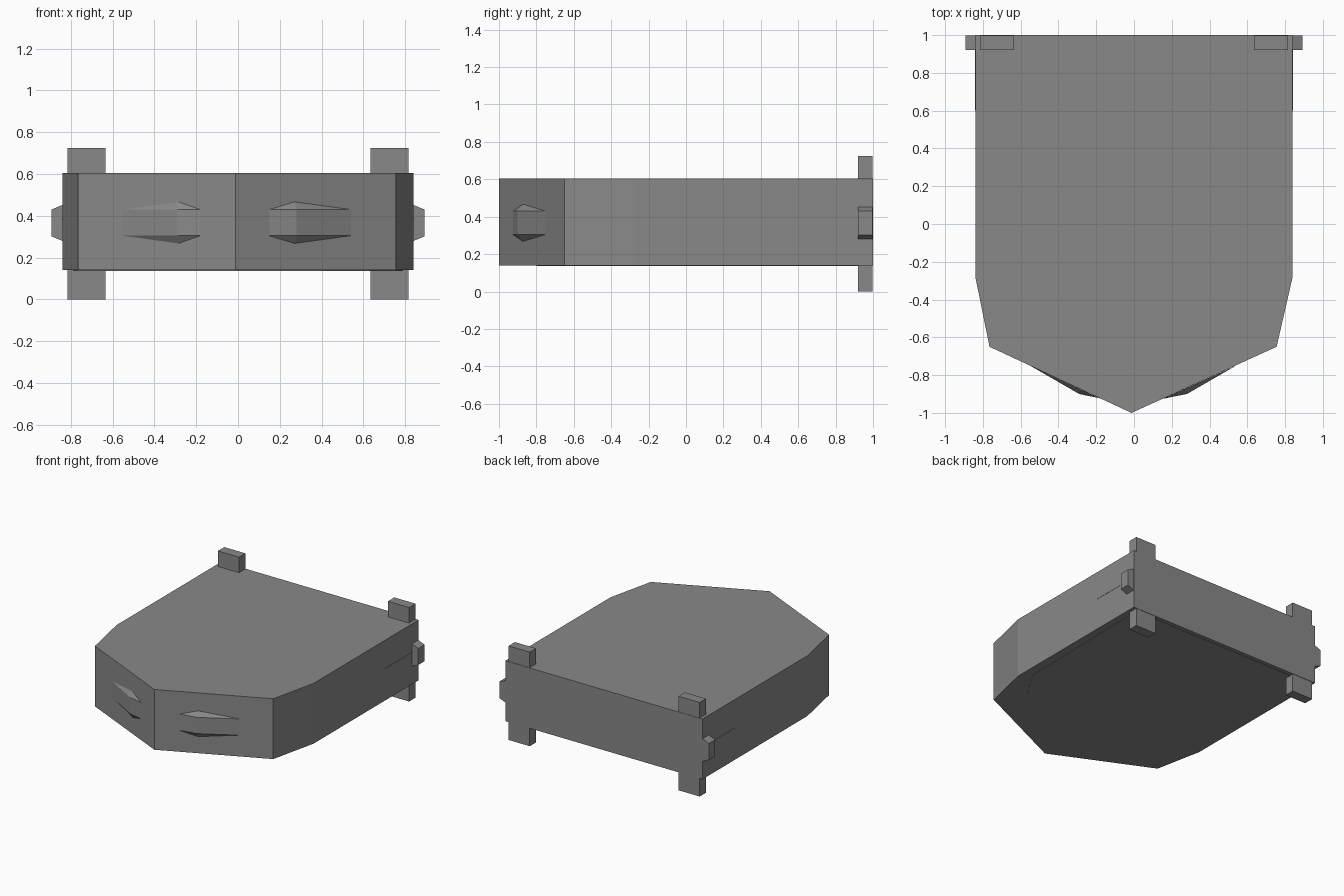
import bpy
import bmesh

cube = bpy.data.objects.get("Cube")
if cube:
    bpy.data.objects.remove(cube, do_unlink=True)

grey = bpy.data.materials.new("plain grey")
grey.use_nodes = True
colour = (0.25, 0.25, 0.25, 1)
grey.diffuse_color = colour
grey.node_tree.nodes["Principled BSDF"].inputs["Base Color"].default_value = colour


def make(name, verts, faces):
    mesh = bpy.data.meshes.new(name)
    mesh.from_pydata(verts, [], faces)
    bm = bmesh.new()
    bm.from_mesh(mesh)
    bmesh.ops.recalc_face_normals(bm, faces=bm.faces)
    bm.to_mesh(mesh)
    bm.free()
    mesh.materials.append(grey)
    obj = bpy.data.objects.new(name, mesh)
    bpy.context.collection.objects.link(obj)
    return obj


def prism(name, low, high, bottom, top):
    """Join two matching outlines, low at height bottom and high at height top."""
    n = len(low)
    verts = [(x, y, bottom) for x, y in low] + [(x, y, top) for x, y in high]
    sides = [(i, (i + 1) % n, n + (i + 1) % n, n + i) for i in range(n)]
    return make(name, verts, sides + [tuple(range(n)), tuple(range(n, 2 * n))])


def box(name, x0, x1, y0, y1, z0, z1):
    outline = [(x0, y0), (x1, y0), (x1, y1), (x0, y1)]
    return prism(name, outline, outline, z0, z1)


# Pointed slab body
outline = [(-0.84, 1), (-0.84, -0.28), (-0.765, -0.65), (-0.013, -1),
           (0.755, -0.65), (0.84, -0.28), (0.84, 1)]
prism("body", outline, outline, 0.14, 0.605)

# Thin rounded plate under the body
half = [(0.79, 0.97), (0.77, -0.2), (0.63, -0.43), (0.41, -0.64)]
plate = half + [(0, -0.8)] + [(-x, y) for x, y in reversed(half)]
prism("bottom_plate", plate, plate, 0.137, 0.145)


# Bulging front lamps: a bent band with sloping facets above and below
def lamp(name, outer, middle, inner, wall):
    band = [outer, middle, inner]
    verts = [(x, y, z) for z in (0.305, 0.43) for x, y in band]
    verts += [(*wall, 0.268), (*wall, 0.467)]
    make(name, verts, [(0, 1, 4, 3), (1, 2, 5, 4), (3, 4, 7), (4, 5, 7),
                       (0, 6, 1), (1, 6, 2), (0, 3, 7, 5, 2, 6)])


lamp("right_lamp", (-0.55, -0.75), (-0.29, -0.9), (-0.18, -0.923), (-0.285, -0.874))
lamp("left_lamp", (0.54, -0.75), (0.28, -0.9), (0.15, -0.926), (0.27, -0.872))

for side, s in (("right", -1), ("left", 1)):
    # Rear pegs above and below the body
    box(side + "_upper_peg", s * 0.635, s * 0.815, 0.92, 0.997, 0.5, 0.725)
    box(side + "_lower_peg", s * 0.635, s * 0.815, 0.92, 0.997, 0, 0.25)

    # Tapered side knob
    profile = [(0.82, 0.275), (0.84, 0.28), (0.893, 0.302),
               (0.893, 0.43), (0.84, 0.452), (0.82, 0.455)]
    n = len(profile)
    verts = [(s * x, y, z) for y in (0.92, 0.997) for x, z in profile]
    faces = [(i, (i + 1) % n, n + (i + 1) % n, n + i) for i in range(n)]
    make(side + "_knob", verts, faces + [tuple(range(n)), tuple(range(n, 2 * n))])

    # Fine seam ahead of the knob
    box(side + "_seam", s * 0.835, s * 0.842, 0.6, 0.93, 0.383, 0.387)
